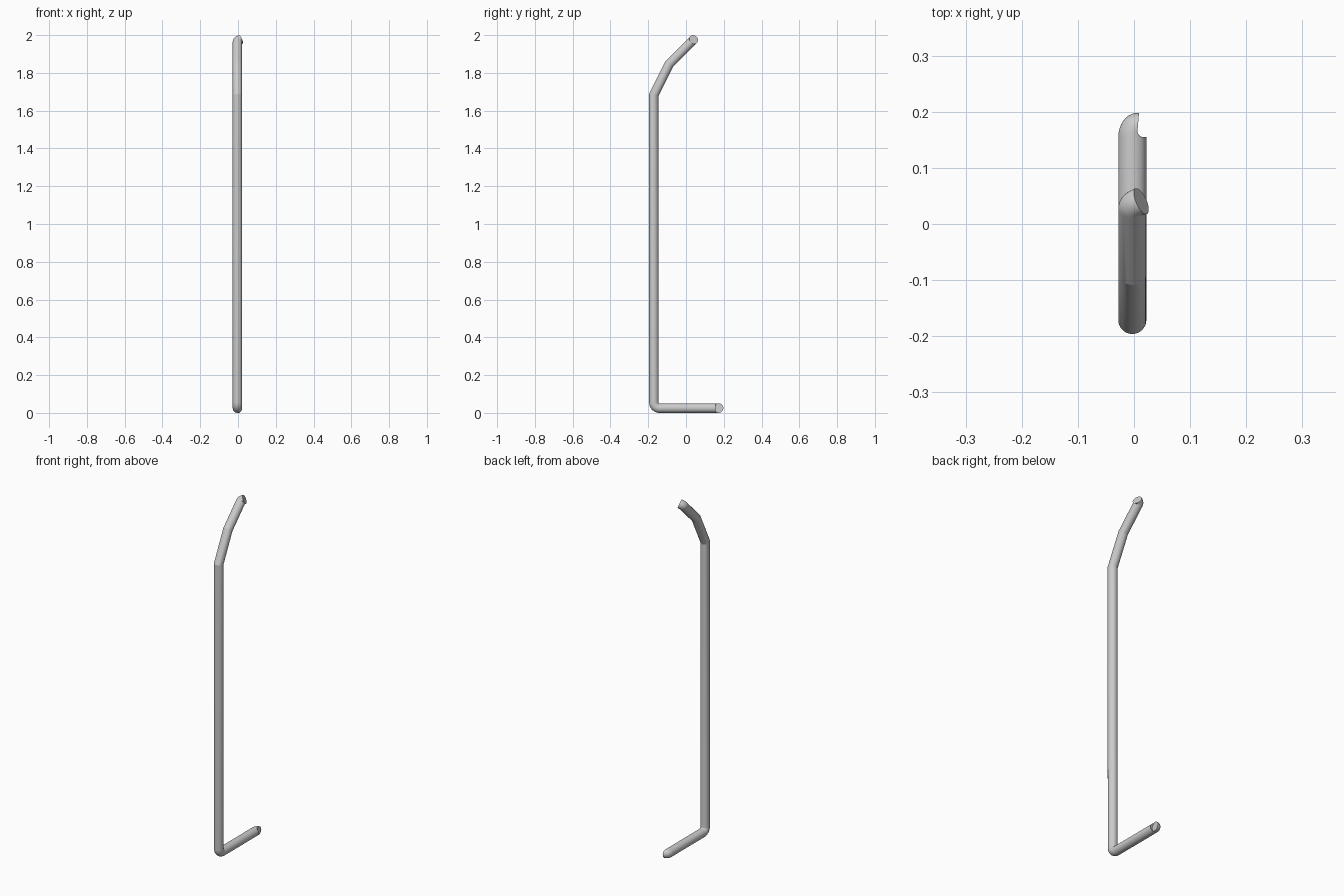
import bpy, bmesh, math
from mathutils import Vector

if "Cube" in bpy.data.objects:
    bpy.data.objects.remove(bpy.data.objects["Cube"])

SIDES, R, X0 = 32, 0.025, -0.003
X = Vector((1, 0, 0))
bm = bmesh.new()
rings = []


def ring(c, e, v, stretch=1.0):
    """Circle spanned by axes e and v; stretch lengthens v for mitred joints."""
    vs = []
    for i in range(SIDES):
        a = 2 * math.pi * i / SIDES
        vs.append(bm.verts.new(c + R * (math.cos(a) * e + math.sin(a) * stretch * v)))
    rings.append(vs)


def side_axis(d):
    return Vector((0, -d.z, d.y))


def turned_end(base, u, v, angle, ax, au, reverse=False):
    """Tight elbow turning the tube end towards +x."""
    n = 9
    for k in (range(n, -1, -1) if reverse else range(n + 1)):
        t = math.radians(angle) * k / n
        c = base + X * ax * (1 - math.cos(t)) + u * au * math.sin(t)
        ring(c, X * math.cos(t) - u * math.sin(t), v)


# foot end
d = Vector((0, -1, 0))
turned_end(Vector((X0, 0.155, 0.025)), -d, side_axis(d), 95, 0.009, 0.018, True)

# rounded bottom corner
rad = 0.03
for k in range(10):
    t = math.pi / 2 * k / 9
    c = Vector((X0, -0.17 + rad - rad * math.sin(t), 0.025 + rad - rad * math.cos(t)))
    ring(c, X, side_axis(Vector((0, -math.cos(t), math.sin(t)))))

# mitred upper bends
tip = Vector((X0, 0.028, 1.964))
pts = [Vector((X0, -0.17, 0.06)), Vector((X0, -0.171, 1.682)),
       Vector((X0, -0.088, 1.848)), tip]
for a, b, c in zip(pts, pts[1:], pts[2:]):
    d1, d2 = (b - a).normalized(), (c - b).normalized()
    m = (d1 + d2).normalized()
    ring(b, X, side_axis(m), 1 / m.dot(d1))

# top end
d = (tip - pts[2]).normalized()
turned_end(tip, d, side_axis(d), 58, 0.034, 0.021)

# skin and caps
for p, q in zip(rings, rings[1:]):
    for i in range(SIDES):
        j = (i + 1) % SIDES
        bm.faces.new((p[i], p[j], q[j], q[i]))
bm.faces.new(rings[0][::-1])
bm.faces.new(rings[-1])
bmesh.ops.recalc_face_normals(bm, faces=bm.faces)

mesh = bpy.data.meshes.new("bent_pipe")
bm.to_mesh(mesh)
bm.free()
pipe = bpy.data.objects.new("bent_pipe", mesh)
bpy.context.collection.objects.link(pipe)
bpy.context.view_layer.objects.active = pipe
pipe.select_set(True)
bpy.ops.object.shade_smooth_by_angle(angle=math.radians(16))
